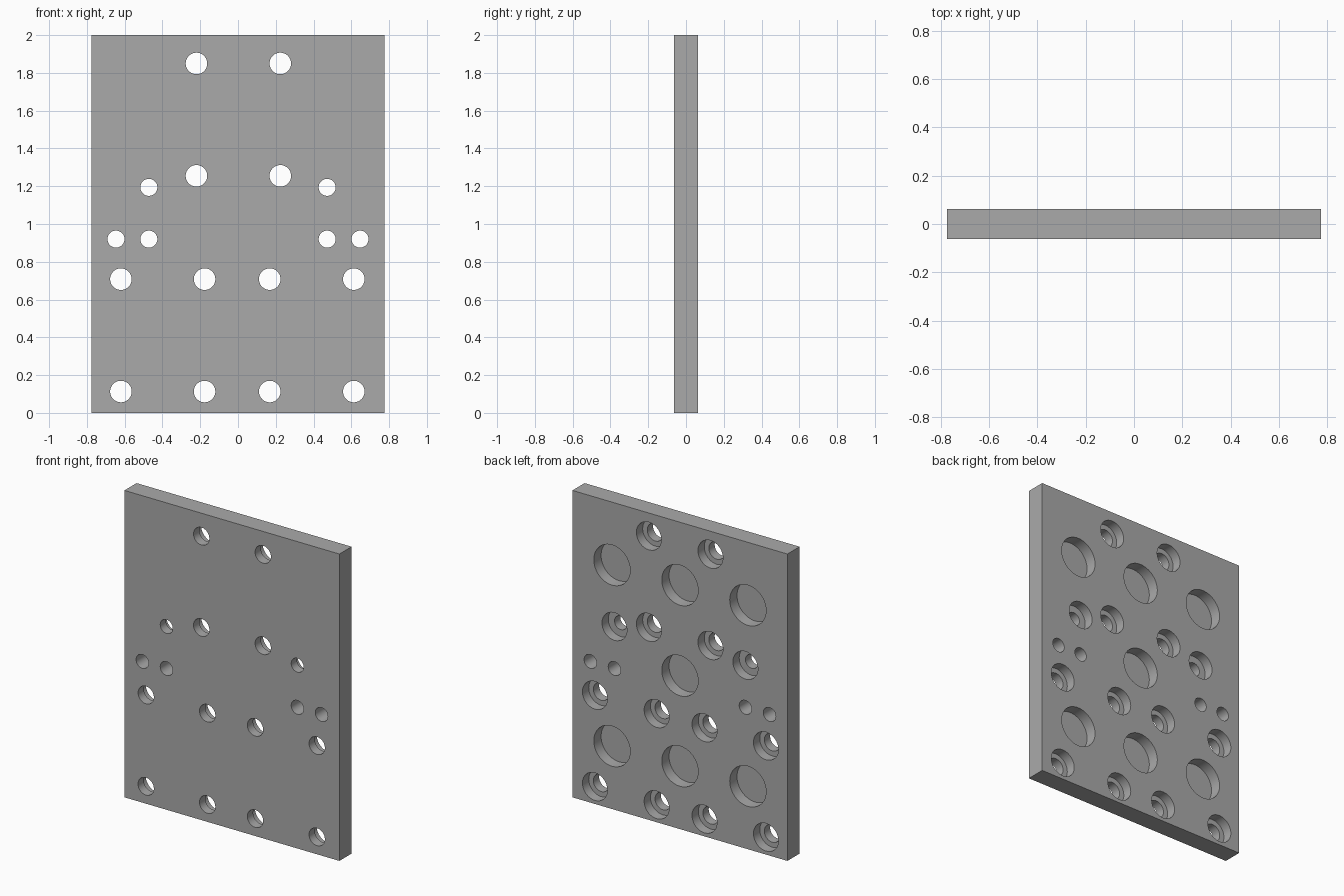
import bpy, bmesh, math
from mathutils import Matrix

cube = bpy.data.objects.get("Cube")
if cube:
    bpy.data.objects.remove(cube, do_unlink=True)

WIDTH, THICK, HEIGHT = 1.55, 0.125, 2.0
BACK = THICK / 2

grey = bpy.data.materials.new("plain grey")
grey.use_nodes = True
colour = (0.4, 0.4, 0.4, 1)
grey.diffuse_color = colour
grey.node_tree.nodes["Principled BSDF"].inputs["Base Color"].default_value = colour


def add_object(name, bm):
    mesh = bpy.data.meshes.new(name)
    bm.to_mesh(mesh)
    bm.free()
    mesh.materials.append(grey)
    obj = bpy.data.objects.new(name, mesh)
    bpy.context.collection.objects.link(obj)
    return obj


def drill(plate, name, spots, radius, depth):
    """Bore round holes from the back face down to the given depth."""
    bm = bmesh.new()
    length = depth + 0.1
    for x, z in spots:
        centre = Matrix.Translation((x, BACK - depth + length / 2, z))
        bmesh.ops.create_cone(bm, cap_ends=True, segments=64, radius1=radius,
                              radius2=radius, depth=length,
                              matrix=centre @ Matrix.Rotation(math.pi / 2, 4, 'X'))
    cutter = add_object(name, bm)
    cutter.hide_render = True
    mod = plate.modifiers.new(name, 'BOOLEAN')
    mod.operation = 'DIFFERENCE'
    mod.solver = 'EXACT'
    mod.object = cutter
    bpy.context.view_layer.objects.active = plate
    bpy.ops.object.modifier_apply(modifier=name)
    bpy.data.objects.remove(cutter, do_unlink=True)


# Plate
bm = bmesh.new()
bmesh.ops.create_cube(bm, size=1, matrix=Matrix.Translation((0, 0, HEIGHT / 2))
                      @ Matrix.Diagonal((WIDTH, THICK, HEIGHT, 1)))
plate = add_object("mounting_plate", bm)

# Hole layout
bolts = [(x, z) for x in (-0.22, 0.224) for z in (1.85, 1.255)]
bolts += [(x, z) for x in (-0.62, -0.177, 0.168, 0.613) for z in (0.708, 0.113)]
screws = [(s * 0.472, 1.194) for s in (-1, 1)]
pins = [(s * x, 0.92) for s in (-1, 1) for x in (0.472, 0.646)]
pockets = [(x, z) for x in (-0.49, 0, 0.49) for z in (1.59, 0.41)] + [(0, 1.0)]

# Counterbores, through holes and blind pockets
drill(plate, "counterbores", bolts + screws, 0.09, 0.065)
drill(plate, "bolt_holes", bolts, 0.057, THICK + 0.1)
drill(plate, "small_holes", screws + pins, 0.045, THICK + 0.1)
drill(plate, "pockets", pockets, 0.131, 0.075)

# Smooth bores with sharp rims
bpy.ops.object.select_all(action='DESELECT')
plate.select_set(True)
bpy.context.view_layer.objects.active = plate
bpy.ops.object.shade_smooth_by_angle(angle=math.radians(30))
